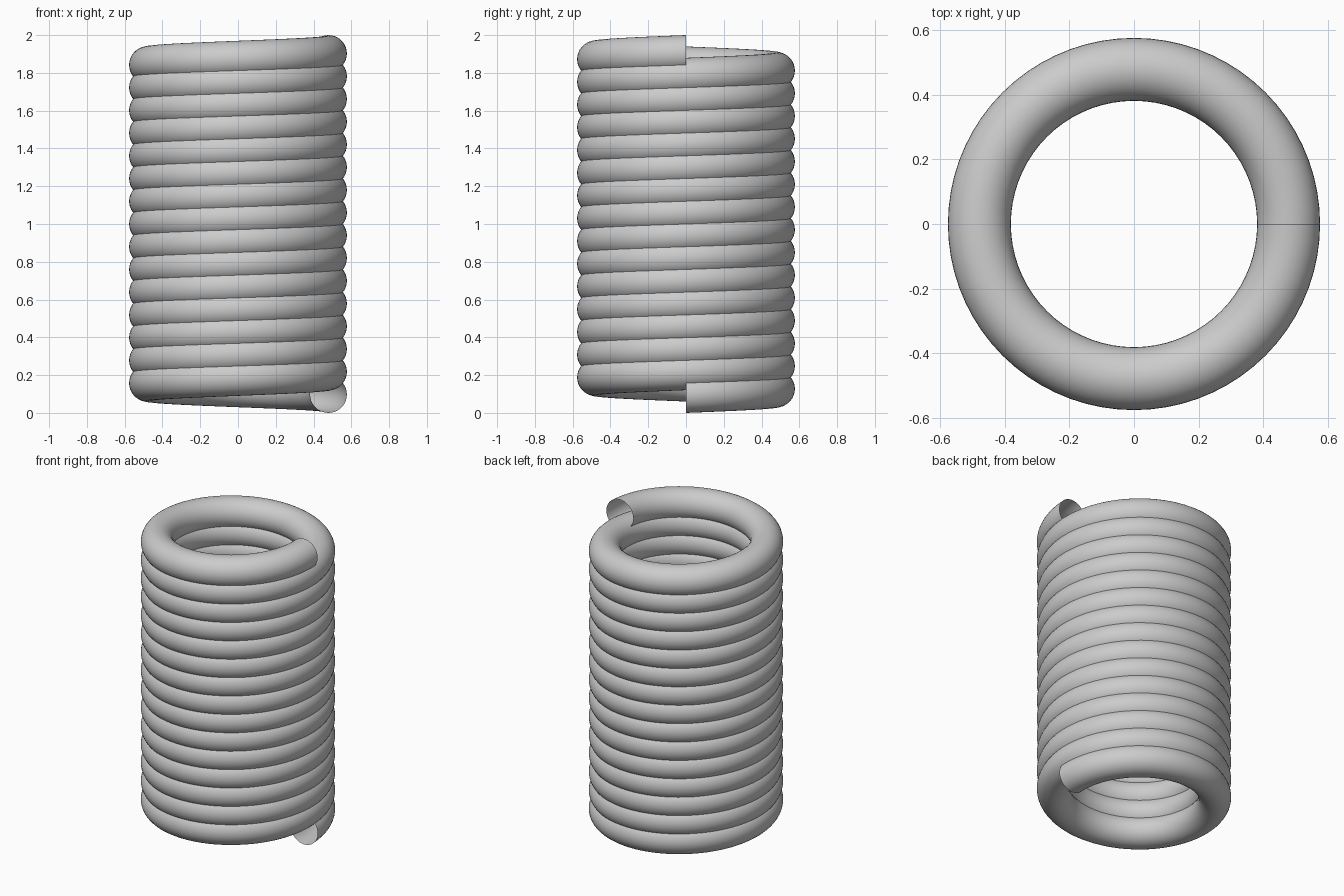
import bpy, bmesh
from math import cos, sin, tau

if "Cube" in bpy.data.objects:
    bpy.data.objects.remove(bpy.data.objects["Cube"])

COIL_R = 0.479     # radius of the coil centre line
WIRE_R = 0.0975    # radius of the round wire
TURNS = 15
STEPS = 72         # segments per turn
SIDES = 36         # sides of the wire section
RISE = 2.0 - 2 * WIRE_R

bm = bmesh.new()


def ring(i):
    """Upright wire section at step i of the helix."""
    a = tau * i / STEPS
    z0 = WIRE_R + RISE * i / (STEPS * TURNS)
    verts = []
    for j in range(SIDES):
        b = tau * j / SIDES
        r = COIL_R + WIRE_R * cos(b)
        verts.append(bm.verts.new((r * cos(a), r * sin(a), z0 + WIRE_R * sin(b))))
    return verts


# Tightly wound tube, open at both ends
prev = ring(0)
for i in range(1, STEPS * TURNS + 1):
    cur = ring(i)
    for j in range(SIDES):
        k = (j + 1) % SIDES
        bm.faces.new((prev[j], cur[j], cur[k], prev[k])).smooth = True
    prev = cur

mesh = bpy.data.meshes.new("coil_spring")
bm.to_mesh(mesh)
bm.free()
spring = bpy.data.objects.new("coil_spring", mesh)
bpy.context.collection.objects.link(spring)
